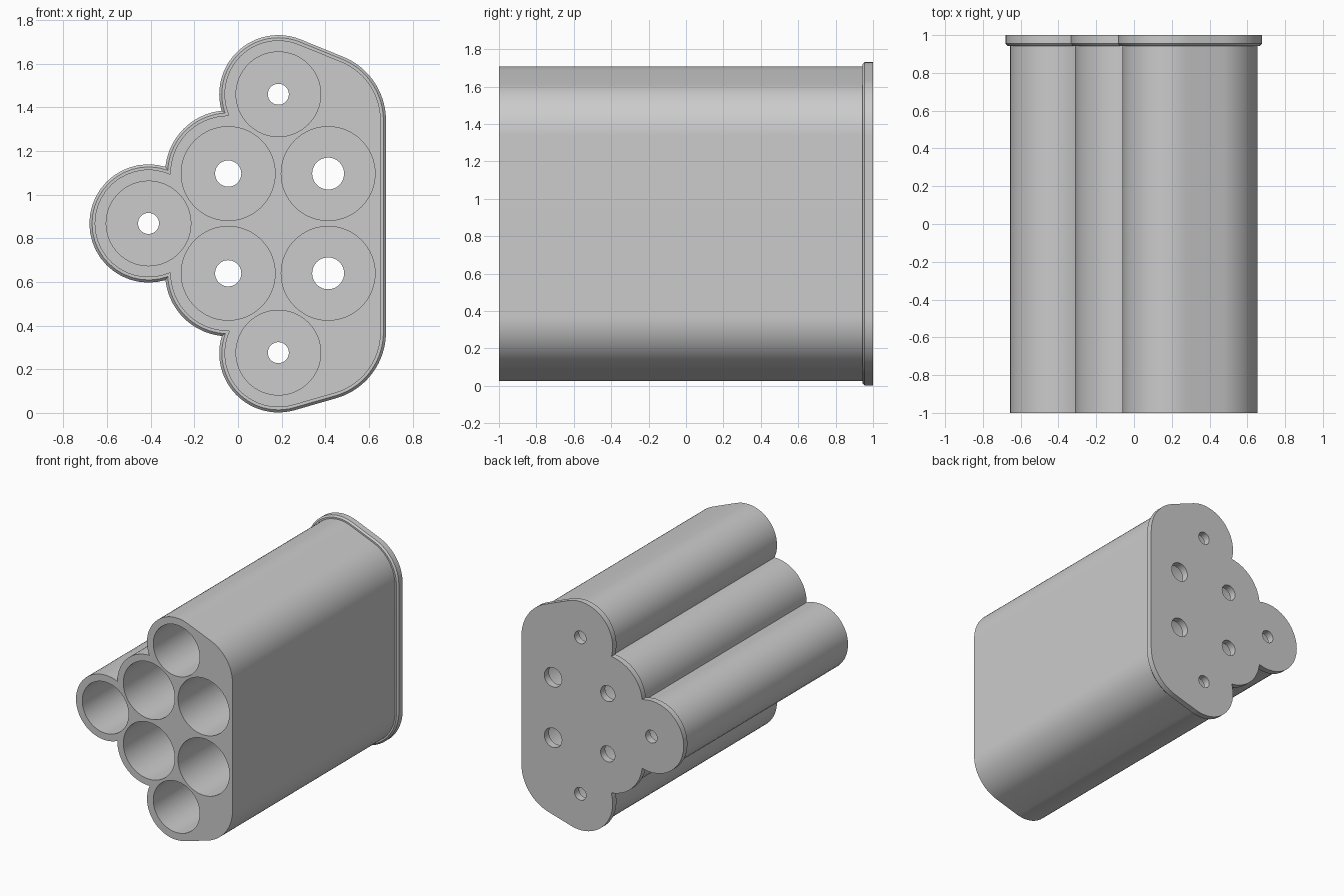
import bpy, bmesh
from math import acos, atan2, cos, sin, tau, radians, hypot

if "Cube" in bpy.data.objects:
    bpy.data.objects.remove(bpy.data.objects["Cube"])

FRONT, FLOOR, BACK = -1.0, 0.945, 1.0
LIP = 0.024

# Outline circles counter-clockwise: x, z, radius, how it joins the next one
OUTLINE = [
    (0.363, 0.37, 0.291, "tangent"),
    (0.363, 1.34, 0.291, "tangent"),
    (0.185, 1.46, 0.247, "valley"),
    (-0.045, 1.097, 0.265, "valley"),
    (-0.41, 0.868, 0.247, "valley"),
    (-0.045, 0.64, 0.265, "valley"),
    (0.185, 0.273, 0.247, "tangent"),
]

# Tubes: x, z, bore radius, back hole radius
TUBES = [(-0.41, 0.868, 0.194, 0.048)]
for x, z, bore, hole in ((0.185, 0.592, 0.194, 0.048),
                         (-0.045, 0.2285, 0.215, 0.06),
                         (0.413, 0.2285, 0.215, 0.073)):
    TUBES += [(x, 0.868 + s * z, bore, hole) for s in (1, -1)]


def outline(offset, steps=24):
    """Points of the lobed outline, grown outwards by offset."""
    n = len(OUTLINE)
    starts, ends = [0] * n, [0] * n
    for i, (x1, z1, r1, join) in enumerate(OUTLINE):
        j = (i + 1) % n
        x2, z2, r2, _ = OUTLINE[j]
        r1, r2 = r1 + offset, r2 + offset
        dist, heading = hypot(x2 - x1, z2 - z1), atan2(z2 - z1, x2 - x1)
        if join == "tangent":
            ends[i] = starts[j] = heading - acos((r1 - r2) / dist)
        else:
            ends[i] = heading - acos((dist**2 + r1**2 - r2**2) / (2 * dist * r1))
            px, pz = x1 + r1 * cos(ends[i]), z1 + r1 * sin(ends[i])
            starts[j] = atan2(pz - z2, px - x2)
    points = []
    for i, (x, z, r, join) in enumerate(OUTLINE):
        sweep = (ends[i] - starts[i]) % tau
        # a valley point is shared with the next arc, so leave it to that arc
        count = steps if join == "valley" else steps + 1
        for k in range(count):
            a = starts[i] + sweep * k / steps
            points.append((x + (r + offset) * cos(a), z + (r + offset) * sin(a)))
    return points


def circle(x, z, r, steps=64):
    return [(x + r * cos(tau * k / steps), z + r * sin(tau * k / steps))
            for k in range(steps)]


bm = bmesh.new()


def ring(points, y):
    return [bm.verts.new((x, y, z)) for x, z in points]


def bridge(a, b):
    for k in range(len(a)):
        m = (k + 1) % len(a)
        bm.faces.new((a[k], a[m], b[m], b[k]))


def cap(loops):
    """Flat face bounded by the first loop and pierced by the others."""
    edges = []
    for loop in loops:
        for k in range(len(loop)):
            pair = (loop[k - 1], loop[k])
            edges.append(bm.edges.get(pair) or bm.edges.new(pair))
    bmesh.ops.triangle_fill(bm, edges=edges, use_beauty=True, normal=(0, 1, 0))


# Outer wall and chamfered back lip
shell = [ring(outline(o), y) for o, y in
         ((0, FRONT), (0, FLOOR - 0.002), (LIP / 2, FLOOR - 0.002),
          (LIP, FLOOR + 0.01), (LIP, BACK))]
for a, b in zip(shell, shell[1:]):
    bridge(a, b)

# Bores, their floors and the small holes through the back
mouths, exits = [], []
for x, z, bore, hole in TUBES:
    rings = [ring(circle(x, z, r), y) for r, y in
             ((bore, FRONT), (bore, FLOOR), (hole, FLOOR), (hole, BACK))]
    for a, b in zip(rings, rings[1:]):
        bridge(a, b)
    mouths.append(rings[0])
    exits.append(rings[-1])

# Front and back faces
cap([shell[0]] + mouths)
cap([shell[-1]] + exits)
bmesh.ops.recalc_face_normals(bm, faces=bm.faces)

mesh = bpy.data.meshes.new("tube_cluster_body")
bm.to_mesh(mesh)
bm.free()
body = bpy.data.objects.new("tube_cluster_body", mesh)
bpy.context.collection.objects.link(body)

# Plain grey
grey = bpy.data.materials.new("plain_grey")
grey.use_nodes = True
colour = (0.6, 0.6, 0.6, 1)
grey.diffuse_color = colour
grey.node_tree.nodes["Principled BSDF"].inputs["Base Color"].default_value = colour
mesh.materials.append(grey)

bpy.ops.object.select_all(action="DESELECT")
body.select_set(True)
bpy.context.view_layer.objects.active = body
bpy.ops.object.shade_smooth_by_angle(angle=radians(30))
